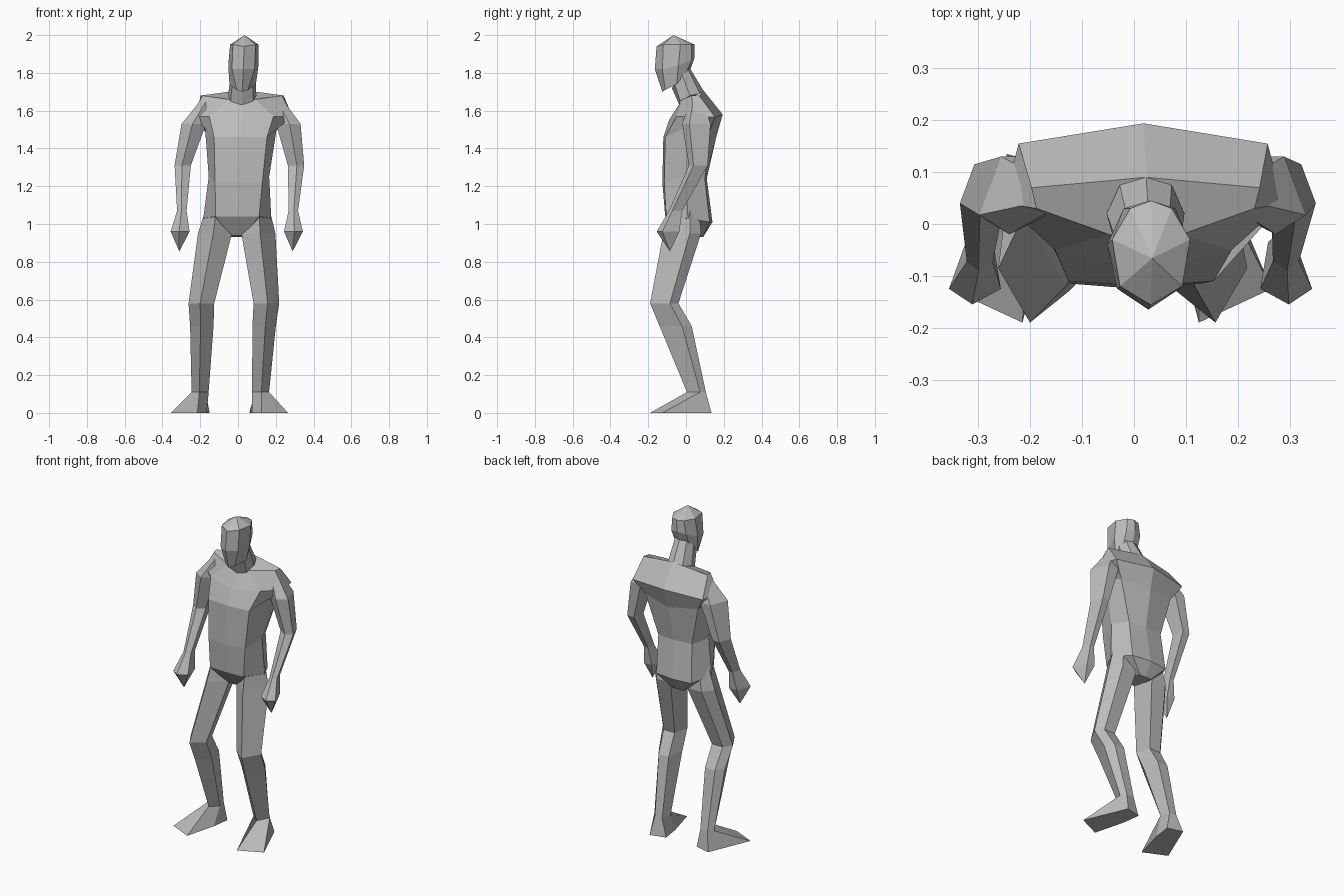
import bpy
import bmesh

if "Cube" in bpy.data.objects:
    bpy.data.objects.remove(bpy.data.objects["Cube"], do_unlink=True)

# One plain grey for the whole figure
GREY = (0.5, 0.5, 0.5, 1.0)
grey = bpy.data.materials.new("plain_grey")
grey.use_nodes = True
grey.diffuse_color = GREY
grey.node_tree.nodes["Principled BSDF"].inputs["Base Color"].default_value = GREY

UNIT = 0.01  # all dimensions below are in hundredths


def lean(point):
    """Scale to scene units and lean the stance slightly to the left."""
    x, y, z = (value * UNIT for value in point)
    return (x + 0.04 * z - 0.045, y, z)


def loft(name, rings):
    """Skin equal-length rings of points with flat faces and closed ends."""
    bm = bmesh.new()
    loops = [[bm.verts.new(lean(point)) for point in ring] for ring in rings]
    count = len(loops[0])
    for low, high in zip(loops, loops[1:]):
        for i in range(count):
            j = (i + 1) % count
            bm.faces.new((low[i], low[j], high[j], high[i]))
    bm.faces.new(loops[0])
    bm.faces.new(loops[-1])
    bmesh.ops.remove_doubles(bm, verts=bm.verts[:], dist=0.0001)
    bmesh.ops.recalc_face_normals(bm, faces=bm.faces[:])
    mesh = bpy.data.meshes.new(name)
    bm.to_mesh(mesh)
    bm.free()
    mesh.materials.append(grey)
    obj = bpy.data.objects.new(name, mesh)
    bpy.context.collection.objects.link(obj)
    return obj


def symmetric(half):
    """Complete a half ring running from front centre to back centre."""
    return half + [(-x, y, z) for x, y, z in half[-2:0:-1]]


# Limb cross-sections: inner, front ridge, outer, back outer, back inner
ARM_SECTION = [(-1, -0.5), (0.1, -1), (1, -0.5), (0.35, 1), (-0.7, 1)]
LEG_SECTION = [(-1, -0.2), (0.1, -1), (1, 0.4), (0.45, 1), (-0.65, 1)]


def limb_ring(section, side, cx, cy, z, half_width, half_depth):
    return [(side * (cx + u * half_width), cy + v * half_depth, z)
            for u, v in section]


# Torso: crotch, hem, waist, lower chest, upper chest, shoulder line
torso = [
    [(0, -4, 94), (4, -4, 94), (5, 3, 94), (4, 9, 93), (0, 9, 93)],
    [(0, -11, 104), (11.5, -10.5, 104), (18, 1, 103), (12, 12.5, 101), (0, 14, 101)],
    [(0, -12.5, 122), (12.5, -11.5, 122), (16, 0, 125), (11.5, 10, 124), (0, 11, 124)],
    [(0, -12, 146), (14, -11, 146), (19, 0, 151), (18, 12, 148), (0, 16, 146)],
    [(0, -9, 155), (17, -5, 157), (27, 4, 157), (24, 15.5, 156.5), (0, 19.4, 158)],
    [(0, -3, 164), (7, -2, 166), (21, 3, 168), (22, 7, 168), (0, 9, 171)],
]
loft("torso", [symmetric(ring) for ring in torso])

# Neck, slanting forward into the skull
neck = [
    [(0, -3.5, 163), (6, -3, 165), (7.5, 2, 168), (5, 7.5, 169), (0, 9, 171)],
    [(0, -7.5, 172), (5.5, -6, 174), (6.5, -2, 179), (4, 1, 182), (0, 1.8, 183)],
]
loft("neck", [symmetric(ring) for ring in neck])

# Head: jaw, cheeks, brow, crown point
head = [
    [(0, -12.5, 170), (3, -11, 171), (7, -5, 174), (5, 0, 180), (0, 2, 181)],
    [(0, -16.5, 182), (6, -12.5, 182), (8, -4, 184), (5, 3, 187), (0, 4.5, 188)],
    [(0, -15.6, 194), (6, -12, 195), (7.5, -3, 195), (4, 3, 195), (0, 4.5, 195)],
    [(0, -6.6, 200)] * 5,
]
loft("head", [symmetric(ring) for ring in head])

# Shoulder, upper arm, elbow, wrist
arm = [(18, 5.5, 166, 3.5, 3), (25, 5.5, 153, 6.5, 7.5),
       (30, 6.5, 131, 4.3, 5), (29.5, -5.5, 107, 2.5, 3.5)]
# Wrist, knuckles, fingertip
hand = [arm[-1], (30, -9.5, 96, 5, 6), (30, -8.5, 85.5, 0, 0)]
# Hip, thigh, knee, calf, ankle
leg = [(10, 0, 118, 4, 6), (11.5, -2, 95, 9, 10), (17.2, -11.5, 58, 6.8, 7.5),
       (16.5, -5.5, 46, 6.2, 8.5), (16, 5.5, 11, 4.5, 5)]
# Sole outline, splayed outward
sole = [(12, 0), (17, -19), (31, -12.5), (20, 13.5), (10.5, 11)]

for label, side in (("left", 1), ("right", -1)):
    for part, section, rings in (("arm", ARM_SECTION, arm),
                                 ("hand", ARM_SECTION, hand),
                                 ("leg", LEG_SECTION, leg)):
        loft(f"{label}_{part}", [limb_ring(section, side, *ring) for ring in rings])
    ankle = limb_ring(LEG_SECTION, side, *leg[-1])
    loft(f"{label}_foot", [ankle, [(side * x, y, 0) for x, y in sole]])
